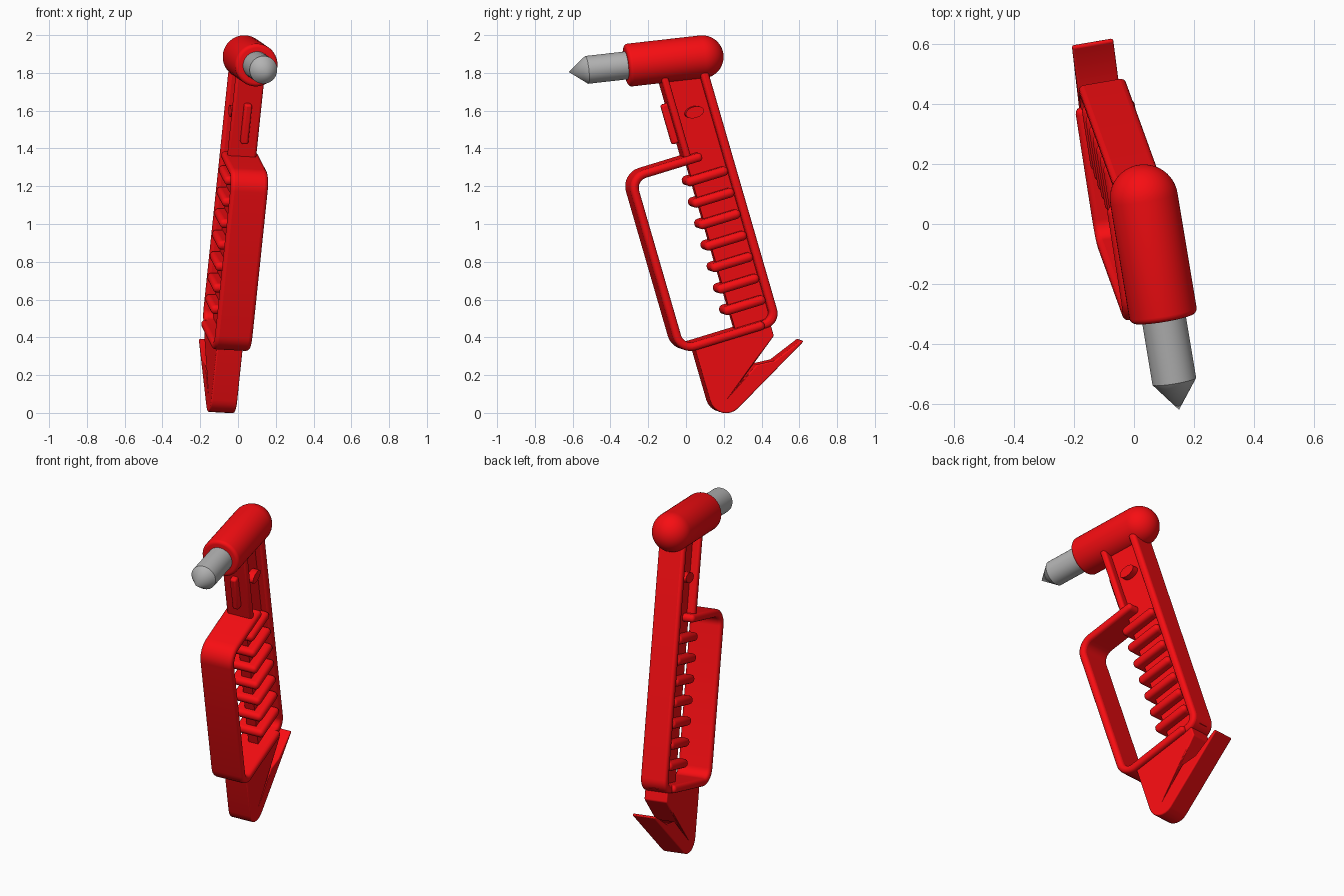
import bpy, bmesh, math
from mathutils import Vector, Matrix

if "Cube" in bpy.data.objects:
    bpy.data.objects.remove(bpy.data.objects["Cube"])

# Tilted frame of the tool: U up the handle, V towards the front, N to the side
O = Vector((0.033, 0.085, 1.885))
U = Vector((0.1, -0.277, 0.956)).normalized()
F = Vector((0.163, -0.98, -0.111)).normalized()   # hammer head axis
V = (F - U * F.dot(U)).normalized()
N = U.cross(V)


def frame(x, y, z):
    m = Matrix((x, y, z)).transposed().to_4x4()
    m.translation = O
    return m


HANDLE = frame(U, V, N)
side = F.cross(U).normalized()
HEAD = frame(side, F.cross(side), F)


def paint(name, color):
    m = bpy.data.materials.new(name)
    m.diffuse_color = color
    m.use_nodes = True
    m.node_tree.nodes["Principled BSDF"].inputs["Base Color"].default_value = m.diffuse_color
    return m


RED = paint("red_plastic", (0.93, 0.004, 0.006, 1))
GREY = paint("grey_metal", (0.45, 0.45, 0.45, 1))


def finish(name, bm, matrix, mat, bevel=0.0):
    bmesh.ops.recalc_face_normals(bm, faces=bm.faces)
    me = bpy.data.meshes.new(name)
    bm.to_mesh(me)
    bm.free()
    me.materials.append(mat)
    ob = bpy.data.objects.new(name, me)
    bpy.context.collection.objects.link(ob)
    ob.matrix_world = matrix
    if bevel:
        b = ob.modifiers.new("round_edges", 'BEVEL')
        b.width = bevel
        b.segments = 4
        b.limit_method = 'ANGLE'
        b.angle_limit = math.radians(40)
    bpy.ops.object.select_all(action='DESELECT')
    ob.select_set(True)
    bpy.context.view_layer.objects.active = ob
    bpy.ops.object.shade_smooth_by_angle(angle=math.radians(35))
    return ob


def fillet(points, steps=8):
    """Round each (forward, up, radius) corner of a closed outline."""
    out = []
    for i, (p, q, r) in enumerate(points):
        c = Vector((p, q))
        if not r:
            out.append(c)
            continue
        a, b = points[i - 1], points[(i + 1) % len(points)]
        d1 = (Vector(a[:2]) - c).normalized()
        d2 = (Vector(b[:2]) - c).normalized()
        half = d1.angle(d2) / 2
        mid = c + (d1 + d2).normalized() * r / math.sin(half)
        v1 = (c + d1 * r / math.tan(half) - mid).normalized()
        v2 = (c + d2 * r / math.tan(half) - mid).normalized()
        out += [mid + v1.slerp(v2, k / steps).normalized() * r for k in range(steps + 1)]
    return out


def plate(name, points, half, bevel=0.0):
    """Side outline extruded evenly to both sides of the handle's centre plane."""
    bm = bmesh.new()
    f = bm.faces.new([bm.verts.new((c.y, c.x, -half)) for c in fillet(points)])
    new = bmesh.ops.extrude_face_region(bm, geom=[f])["geom"]
    bmesh.ops.translate(bm, vec=(0, 0, 2 * half),
                        verts=[g for g in new if isinstance(g, bmesh.types.BMVert)])
    return finish(name, bm, HANDLE, RED, bevel)


def bar(name, p0, p1, q0, q1, half, bevel):
    return plate(name, [(p0, q0, 0), (p1, q0, 0), (p1, q1, 0), (p0, q1, 0)], half, bevel)


def lathe(name, profile, mat):
    """Revolve (radius, distance) points about the head axis."""
    bm = bmesh.new()
    vs = [bm.verts.new((r, 0, z)) for r, z in profile]
    es = [bm.edges.new(e) for e in zip(vs, vs[1:])]
    bmesh.ops.spin(bm, geom=vs + es, cent=(0, 0, 0), axis=(0, 0, 1),
                   angle=2 * math.pi, steps=48)
    bmesh.ops.remove_doubles(bm, verts=bm.verts, dist=1e-5)
    return finish(name, bm, HEAD, mat)


# Hammer head: domed back, softly rounded front rim
R = 0.114
dome = [(R * math.sin(t * math.pi / 24), -R * math.cos(t * math.pi / 24)) for t in range(13)]
rim = [(R - 0.02 + 0.02 * math.cos(t * math.pi / 8), 0.39 + 0.02 * math.sin(t * math.pi / 8))
       for t in range(5)]
lathe("hammer_head", dome + rim + [(0, 0.41)], RED)

# Pointed metal striker
lathe("striker", [(0, 0.36), (0.074, 0.36), (0.074, 0.623), (0, 0.72)], GREY)

# Handle: thin web, back flange curling under the grip, short front flange
bar("handle_web", 0.02, 0.24, -1.45, 0, 0.03, 0)
plate("back_flange", [(0, 0, 0), (0, -1.475, 0.08), (0.2, -1.475, 0), (0.2, -1.43, 0),
                      (0.045, -1.43, 0.04), (0.045, 0, 0)], 0.08, 0.018)
bar("front_flange", 0.215, 0.252, -0.51, 0, 0.077, 0.014)

# Hand guard loop
plate("hand_guard", [(0.16, -0.475, 0), (0.58, -0.475, 0.1), (0.58, -1.475, 0.1),
                     (0.09, -1.475, 0), (0.09, -1.43, 0), (0.535, -1.43, 0.055),
                     (0.535, -0.52, 0.055), (0.16, -0.52, 0)], 0.1, 0.02)

# Finger grip ribs
for i in range(7):
    q = -0.61 - 0.119 * i
    bar(f"grip_rib_{i + 1}", 0.045, 0.28, q - 0.025, q + 0.025, 0.085, 0.023)

# Front clip rib and side stud
bar("clip_rib", 0.24, 0.287, -0.4, -0.18, 0.02, 0.012)
bm = bmesh.new()
bmesh.ops.create_cone(bm, cap_ends=True, segments=32, radius1=0.05, radius2=0.05, depth=0.14)
bmesh.ops.scale(bm, vec=(0.6, 1, 1), verts=bm.verts)
bmesh.ops.translate(bm, vec=(-0.264, 0.13, 0), verts=bm.verts)
finish("side_stud", bm, HANDLE, RED)

# Belt cutter hook with its V notch
plate("belt_cutter", [(0.48, -1.45, 0), (0.48, -1.91, 0.09), (-0.088, -1.6, 0),
                      (-0.08, -1.588, 0), (0.091, -1.652, 0), (0.187, -1.645, 0),
                      (0.305, -1.715, 0), (0.056, -1.525, 0.015), (0.056, -1.45, 0)],
      0.07, 0.01)
